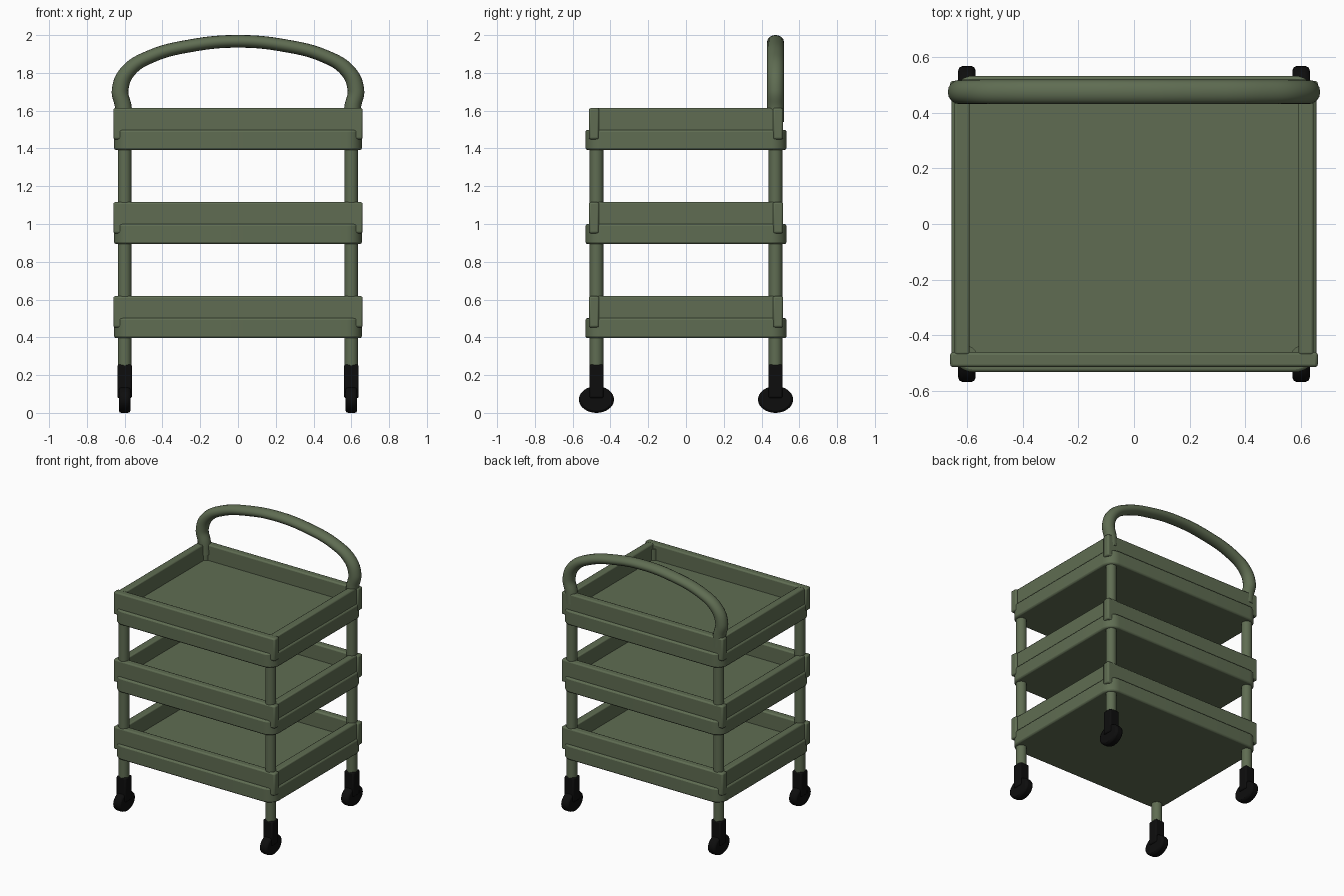
import bpy, bmesh, math
from mathutils import Matrix, Vector

default = bpy.data.objects.get("Cube")
if default:
    bpy.data.objects.remove(default, do_unlink=True)


def material(name, color):
    m = bpy.data.materials.new(name)
    m.use_nodes = True
    m.diffuse_color = color
    m.node_tree.nodes["Principled BSDF"].inputs["Base Color"].default_value = color
    return m


GREEN = material("olive green paint", (0.115, 0.152, 0.085, 1))
BLACK = material("black rubber", (0.004, 0.004, 0.004, 1))


def finish(name, bm, mat, bevel=0.0):
    """Turn a bmesh into a smooth-shaded object with softened edges."""
    mesh = bpy.data.meshes.new(name)
    bm.to_mesh(mesh)
    bm.free()
    mesh.materials.append(mat)
    obj = bpy.data.objects.new(name, mesh)
    bpy.context.collection.objects.link(obj)
    if bevel:
        mod = obj.modifiers.new("soft edges", 'BEVEL')
        mod.width = bevel
        mod.segments = 2
        mod.limit_method = 'ANGLE'
        mod.angle_limit = math.radians(40)
    bpy.ops.object.select_all(action='DESELECT')
    obj.select_set(True)
    bpy.context.view_layer.objects.active = obj
    bpy.ops.object.shade_smooth_by_angle(angle=math.radians(35))
    return obj


def box(name, low, high, mat, bevel, corner=0.0):
    """Box between two corners; corner rounds its upright edges."""
    low, high = Vector(low), Vector(high)
    bm = bmesh.new()
    bmesh.ops.create_cube(bm, size=1)
    bmesh.ops.scale(bm, vec=high - low, verts=bm.verts)
    bmesh.ops.translate(bm, vec=(low + high) / 2, verts=bm.verts)
    if corner:
        upright = [e for e in bm.edges
                   if abs(e.verts[0].co.z - e.verts[1].co.z) > 1e-4]
        bmesh.ops.bevel(bm, geom=upright, offset=corner, segments=8,
                        profile=0.5, affect='EDGES')
    return finish(name, bm, mat, bevel)


def cylinder(name, radius, length, matrix, mat, bevel=0.0):
    bm = bmesh.new()
    bmesh.ops.create_cone(bm, cap_ends=True, segments=32, radius1=radius,
                          radius2=radius, depth=length, matrix=matrix)
    return finish(name, bm, mat, bevel)


LEG_X, LEG_Y = 0.6, 0.474
SQUASH = 0.76  # height squash shared by the wheels and the handle

# Trays: rounded base slab, end panels front and back, rails at the sides
for level, z in (("lower", 0.396), ("middle", 0.894), ("upper", 1.392)):
    floor, rim = z + 0.106, z + 0.222
    box(level + "_tray_base", (-0.656, -0.532, z), (0.656, 0.532, floor),
        GREEN, 0.01, corner=0.08)
    for end, s in (("front", -1), ("back", 1)):
        ys = sorted((s * 0.46, s * 0.514))
        box(f"{level}_tray_{end}_panel", (-0.66, ys[0], z + 0.056),
            (0.66, ys[1], rim), GREEN, 0.01)
    for side, s in (("right", -1), ("left", 1)):
        xs = sorted((s * 0.59, s * 0.645))
        box(f"{level}_tray_{side}_rail", (xs[0], -0.47, floor - 0.03),
            (xs[1], 0.47, rim), GREEN, 0.008)

# Legs with caster housings and wheels
for end, sy in (("front", -1), ("back", 1)):
    for side, sx in (("right", -1), ("left", 1)):
        x, y = sx * LEG_X, sy * LEG_Y
        tag = f"{end}_{side}"
        cylinder(tag + "_leg", 0.036, 1.4, Matrix.Translation((x, y, 0.88)), GREEN)
        box(tag + "_caster_housing", (x - 0.039, y - 0.038, 0.078),
            (x + 0.039, y + 0.038, 0.256), BLACK, 0.01)
        wheel = cylinder(tag + "_wheel", 0.093, 0.062,
                         Matrix.Rotation(math.pi / 2, 4, 'Y'), BLACK, 0.015)
        wheel.location = (x, y, 0.093 * SQUASH)
        wheel.scale.z = SQUASH

# Arched push handle at the back
half = [(0.6, 1.54), (0.607, 1.62), (0.624, 1.71), (0.577, 1.815),
        (0.455, 1.89), (0.255, 1.943)]
path = [(-x, z) for x, z in half] + [(0, 1.967)] + half[::-1]
curve = bpy.data.curves.new("handle", 'CURVE')
curve.dimensions = '3D'
curve.bevel_depth = 0.044
curve.bevel_resolution = 6
curve.use_fill_caps = True
curve.resolution_u = 10
spline = curve.splines.new('BEZIER')
spline.bezier_points.add(len(path) - 1)
for point, (x, z) in zip(spline.bezier_points, path):
    point.co = (x, 0, z / SQUASH)
    point.handle_left_type = point.handle_right_type = 'AUTO'
curve.materials.append(GREEN)
handle = bpy.data.objects.new("push_handle", curve)
bpy.context.collection.objects.link(handle)
handle.location.y = LEG_Y
handle.scale.z = SQUASH
